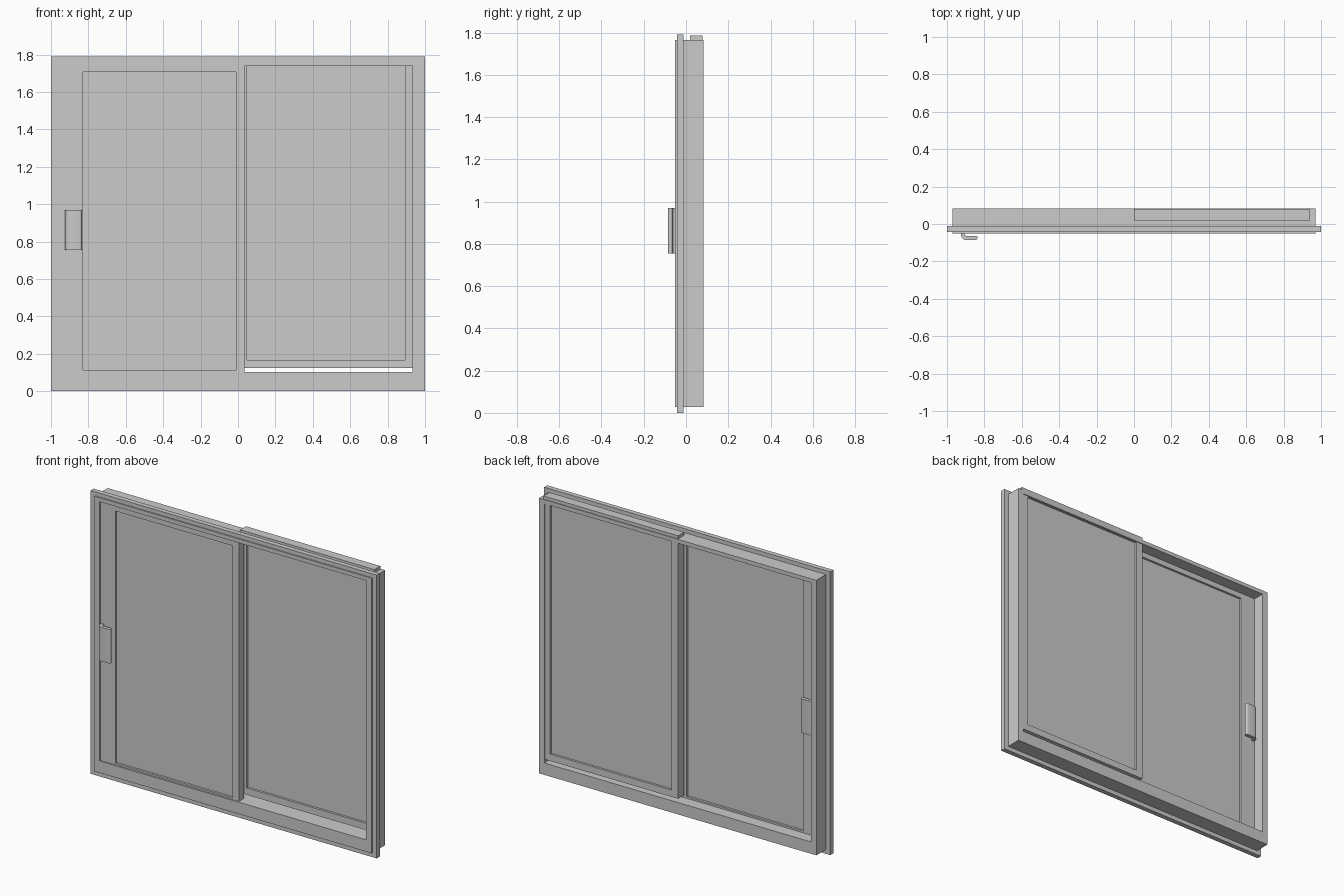
import bpy, bmesh, math

if "Cube" in bpy.data.objects:
    bpy.data.objects.remove(bpy.data.objects["Cube"])


def finish(name, bm):
    bmesh.ops.recalc_face_normals(bm, faces=bm.faces)
    me = bpy.data.meshes.new(name)
    bm.to_mesh(me)
    bm.free()
    ob = bpy.data.objects.new(name, me)
    bpy.context.collection.objects.link(ob)
    return ob


def ring(name, outer, inner, y0, y1):
    """Rectangular frame; outer and inner are (x0, x1, z0, z1)."""
    bm = bmesh.new()
    loops = []
    for x0, x1, z0, z1 in (outer, inner):
        for y in (y0, y1):
            loops.append([bm.verts.new((x, y, z)) for x, z in
                          ((x0, z0), (x1, z0), (x1, z1), (x0, z1))])
    of, ob, nf, nb = loops
    for a, b in ((of, ob), (ob, nb), (nb, nf), (nf, of)):
        for i in range(4):
            j = (i + 1) % 4
            bm.faces.new((a[i], a[j], b[j], b[i]))
    return finish(name, bm)


def box(name, rect, y0, y1):
    x0, x1, z0, z1 = rect
    bm = bmesh.new()
    bmesh.ops.create_cube(bm, size=1)
    for v in bm.verts:
        v.co = ((x0 + x1) / 2 + v.co.x * (x1 - x0),
                (y0 + y1) / 2 + v.co.y * (y1 - y0),
                (z0 + z1) / 2 + v.co.z * (z1 - z0))
    return finish(name, bm)


def sash(name, outer, inner, y0, y1):
    """Sash frame with a slightly recessed pane."""
    ring(name + "_frame", outer, inner, y0, y1)
    box(name + "_pane", inner, y0 + 0.014, y1 - 0.014)


def handle(name, y_face, side):
    """Hooked pull: leg off the stile, rounded corner, flat grip."""
    def arc(cx, cy, r, a0, a1, n=6):
        return [(cx + r * math.cos(math.radians(a0 + (a1 - a0) * i / n)),
                 cy + r * math.sin(math.radians(a0 + (a1 - a0) * i / n)))
                for i in range(n + 1)]
    # profile: x, distance outwards from the stile
    prof = [(-0.925, -0.004)]
    prof += arc(-0.897, 0.014, 0.028, 180, 90)
    prof += arc(-0.846, 0.031, 0.011, 90, -90)
    prof += arc(-0.897, 0.010, 0.010, 90, 180)
    prof += [(-0.907, -0.004)]
    bm = bmesh.new()
    f = bm.faces.new([bm.verts.new((x, y_face + side * d, 0.755)) for x, d in prof])
    ext = bmesh.ops.extrude_face_region(bm, geom=[f])
    for g in ext["geom"]:
        if isinstance(g, bmesh.types.BMVert):
            g.co.z = 0.97
    ob = finish(name, bm)
    bpy.context.view_layer.objects.active = ob
    ob.select_set(True)
    bpy.ops.object.shade_smooth_by_angle(angle=math.radians(35))
    ob.select_set(False)


# Fixed surround and its nailing flange
ring("main_frame", (-0.97, 0.97, 0.027, 1.765), (-0.932, 0.932, 0.102, 1.74), -0.051, 0.084)
ring("flange", (-1, 1, 0, 1.79), (-0.965, 0.965, 0.032, 1.76), -0.043, -0.012)

# Sliding sash at the front left, fixed sash at the back right
sash("sliding_sash", (-0.95, 0.036, 0.07, 1.752), (-0.828, -0.01, 0.113, 1.706), -0.043, 0.009)
sash("fixed_sash", (0.0, 0.94, 0.123, 1.785), (0.047, 0.894, 0.166, 1.738), 0.02, 0.079)

# Pull handles on both faces of the sliding sash
handle("front_handle", -0.043, -1)
handle("back_handle", 0.009, 1)
